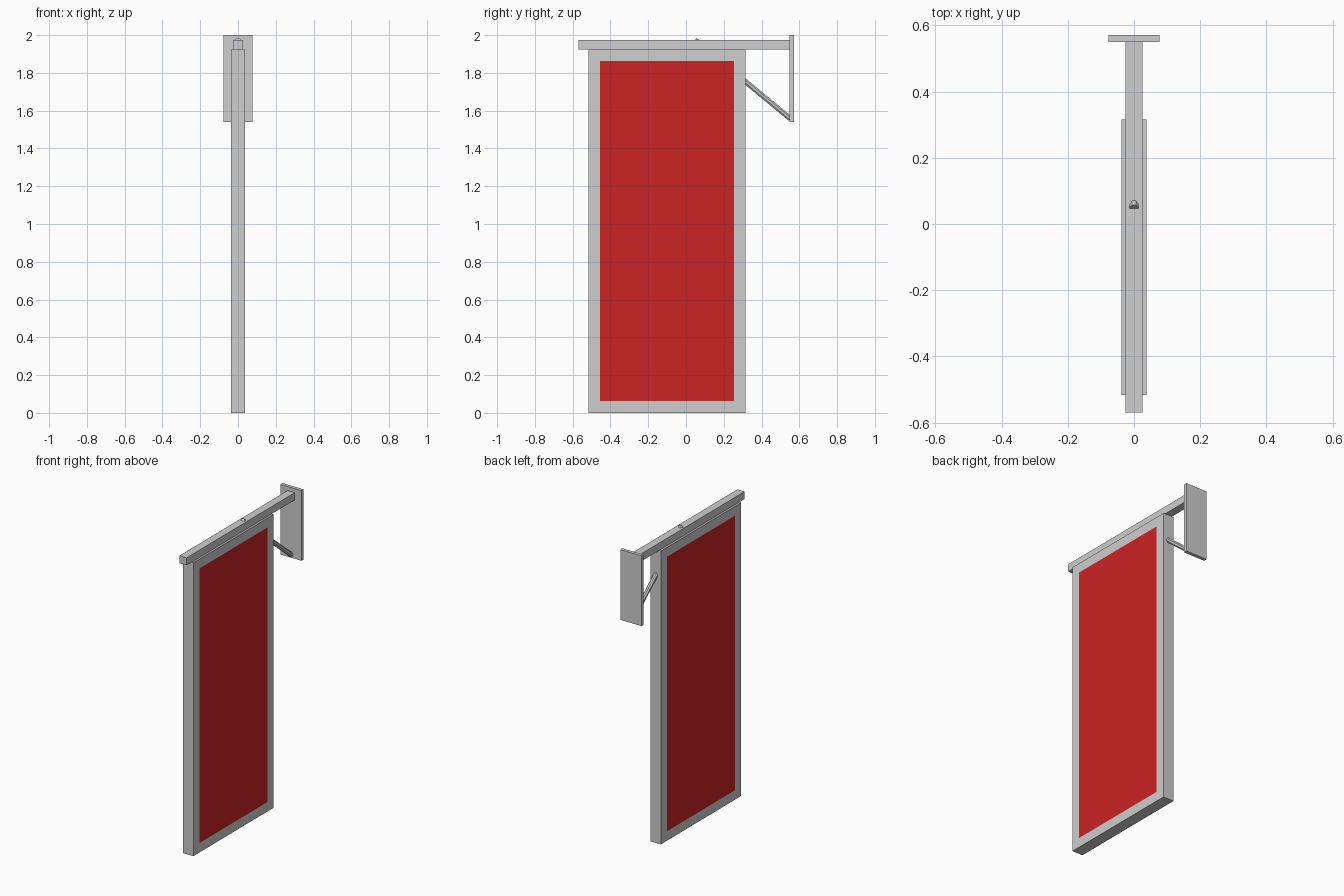
import bpy, bmesh, math
from mathutils import Vector, Matrix

if "Cube" in bpy.data.objects:
    bpy.data.objects.remove(bpy.data.objects["Cube"])


def material(name, rgb):
    m = bpy.data.materials.new(name)
    m.diffuse_color = (*rgb, 1.0)
    m.use_nodes = True
    m.node_tree.nodes["Principled BSDF"].inputs["Base Color"].default_value = m.diffuse_color
    return m


grey = material("metal grey", (0.62, 0.62, 0.62))
red = material("panel red", (0.60, 0.017, 0.017))


def finish(name, bm, mats):
    bmesh.ops.recalc_face_normals(bm, faces=bm.faces)
    me = bpy.data.meshes.new(name)
    bm.to_mesh(me)
    bm.free()
    for m in mats:
        me.materials.append(m)
    ob = bpy.data.objects.new(name, me)
    bpy.context.collection.objects.link(ob)
    return ob


def box_bm(lo, hi):
    lo, hi = Vector(lo), Vector(hi)
    bm = bmesh.new()
    mat = Matrix.Translation((lo + hi) / 2) @ Matrix.Diagonal((*(hi - lo), 1))
    bmesh.ops.create_cube(bm, size=1, matrix=mat)
    return bm


# Sign case: red panels inset on both broad faces
bm = box_bm((-0.038, -0.517, 0), (0.038, 0.315, 1.924))
bm.normal_update()
for f in [f for f in bm.faces if abs(f.normal.x) > 0.9]:
    bmesh.ops.inset_individual(bm, faces=[f], thickness=0.062, use_even_offset=True)
    f.material_index = 1
finish("sign_case", bm, [grey, red])

# Horizontal arm and wall plate
finish("support_arm", box_bm((-0.026, -0.57, 1.924), (0.026, 0.552, 1.973)), [grey])
finish("wall_plate", box_bm((-0.077, 0.549, 1.54), (0.077, 0.571, 2.0)), [grey])

# Diagonal brace, running from the wall plate through to the arm's top
a, b = Vector((0, 0.048, 1.974)), Vector((0, 0.552, 1.558))
d = b - a
bm = bmesh.new()
mat = (Matrix.Translation((a + b) / 2)
       @ Matrix.Rotation(math.atan2(-d.y, d.z), 4, 'X')
       @ Matrix.Rotation(math.pi / 8, 4, 'Z'))
bmesh.ops.create_cone(bm, cap_ends=True, segments=8, radius1=0.0148,
                      radius2=0.0148, depth=d.length, matrix=mat)
finish("diagonal_brace", bm, [grey])
